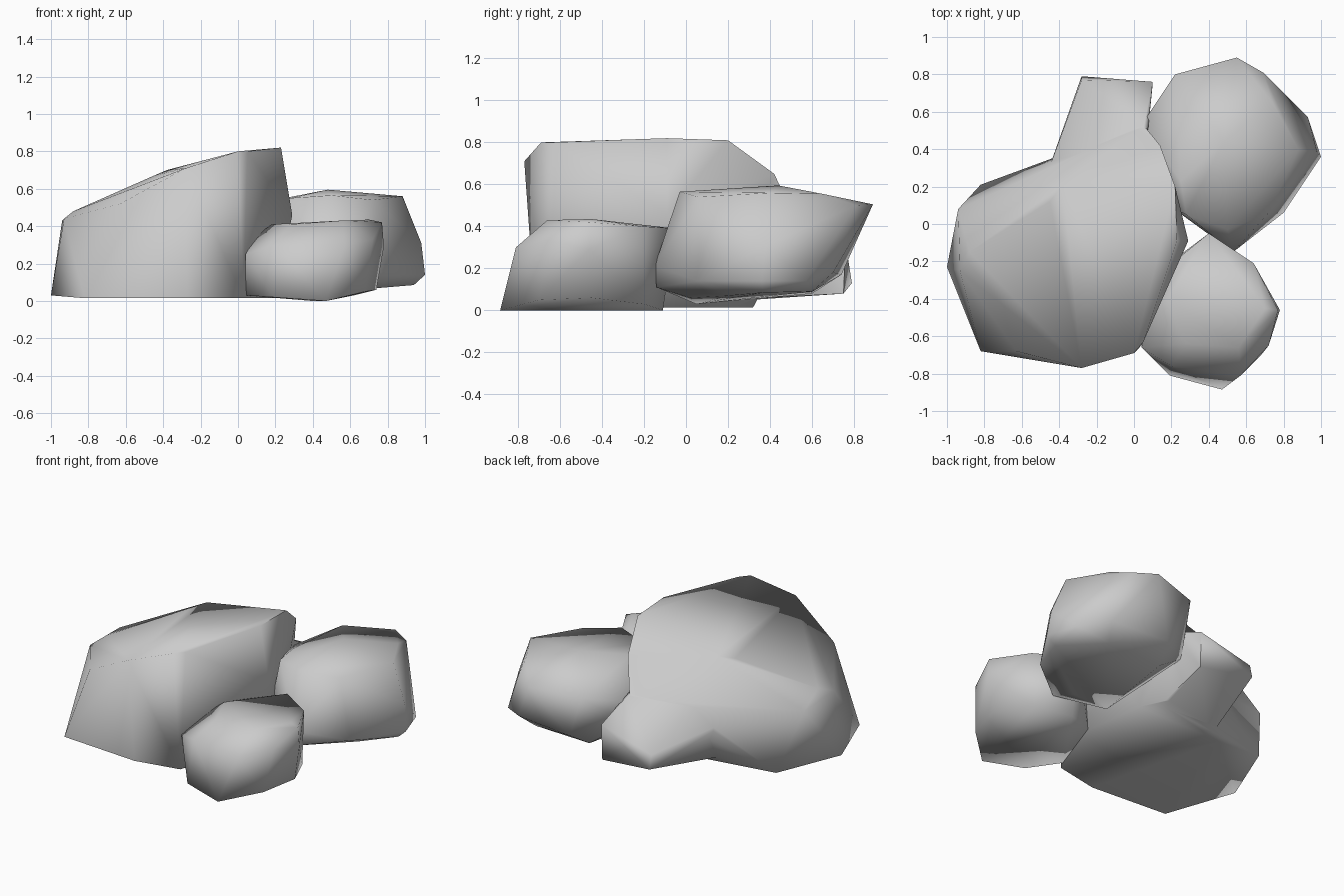
import bpy, bmesh, math


def rock(name, points):
    """Closed faceted stone spanned by its corner points."""
    bm = bmesh.new()
    for p in points:
        bm.verts.new(p)
    bmesh.ops.convex_hull(bm, input=bm.verts[:])
    loose = [v for v in bm.verts if not v.link_faces]
    bmesh.ops.delete(bm, geom=loose, context='VERTS')
    bmesh.ops.recalc_face_normals(bm, faces=bm.faces[:])
    mesh = bpy.data.meshes.new(name)
    bm.to_mesh(mesh)
    bm.free()
    ob = bpy.data.objects.new(name, mesh)
    bpy.context.collection.objects.link(ob)
    return ob


def smooth(ob, angle=85):
    bpy.ops.object.select_all(action='DESELECT')
    ob.select_set(True)
    bpy.context.view_layer.objects.active = ob
    bpy.ops.object.shade_smooth_by_angle(angle=math.radians(angle))


# Large sloping rock: base ring, flanks, then tilted top
large = rock("large_rock", [
    (-.82, -.68, .015), (-.55, -.66, .015), (-.27, -.72, .015),
    (.03, -.66, .015), (.20, -.20, .015), (.14, .22, .015), (0, .32, .015),
    (-.50, .21, .015), (-.82, .21, .03), (-1.0, -.23, .03),
    (.29, -.09, .46), (.20, .10, .40), (.05, .53, .42),
    (-.94, .08, .43), (-.93, -.25, .44), (-.60, .22, .45),
    (-.63, -.68, .52), (-.28, -.77, .71), (0, -.69, .80), (.05, -.63, .80),
    (.23, -.09, .82), (.22, .20, .81), (.14, .42, .65), (-.38, .21, .70),
    (-.45, .12, .67), (-.88, -.15, .48)])

# Low lobe growing out of the back of the large rock
lobe = rock("large_rock_lobe", [
    (.10, .76, .32), (.10, .75, .08), (-.28, .79, .13), (-.28, .77, .22),
    (.05, .53, .44), (.06, .35, .52), (-.34, .10, .52), (0, .20, .05),
    (-.46, .16, .04), (-.49, .20, .30), (-.35, .57, .17)])
lobe.hide_render = True

union = large.modifiers.new("Union", 'BOOLEAN')
union.operation = 'UNION'
union.solver = 'EXACT'
union.object = lobe
bpy.context.view_layer.objects.active = large
bpy.ops.object.modifier_apply(modifier="Union")
bpy.data.objects.remove(lobe)

# Medium rock at the back right
medium = rock("medium_rock", [
    (.26, .05, .03), (.50, .02, .06), (.76, .20, .07), (.94, .37, .085),
    (.70, .60, .09), (.30, .60, .08), (.53, -.14, .11),
    (.53, -.15, .21), (.80, .06, .14), (1.0, .36, .14), (.98, .38, .31),
    (.93, .57, .14), (.76, .70, .18), (.35, .74, .17), (.06, .52, .25),
    (.20, .09, .28), (.04, .53, .40), (.22, .80, .48), (.55, .89, .505),
    (.50, .81, .35), (.69, .81, .50), (.74, .65, .555), (.88, .40, .56),
    (.72, .06, .54), (.50, -.03, .565), (.28, .05, .55), (.25, .23, .55),
    (.48, .44, .595)])

# Small rock at the front right
small = rock("small_rock", [
    (.47, -.885, 0), (.19, -.81, .02), (.04, -.62, .03), (.20, -.20, .02),
    (.40, -.11, 0), (.62, -.20, .03), (.74, -.45, .06), (.68, -.70, .05),
    (.04, -.66, .25), (.10, -.45, .35), (.20, -.76, .30), (.57, -.81, .30),
    (.72, -.65, .33), (.78, -.46, .29), (.77, -.46, .42), (.64, -.21, .40),
    (.40, -.05, .39), (.24, -.18, .37), (.18, -.40, .41), (.56, -.66, .43),
    (.70, -.45, .435), (.28, -.64, .41)])

for ob in (large, medium, small):
    smooth(ob)
